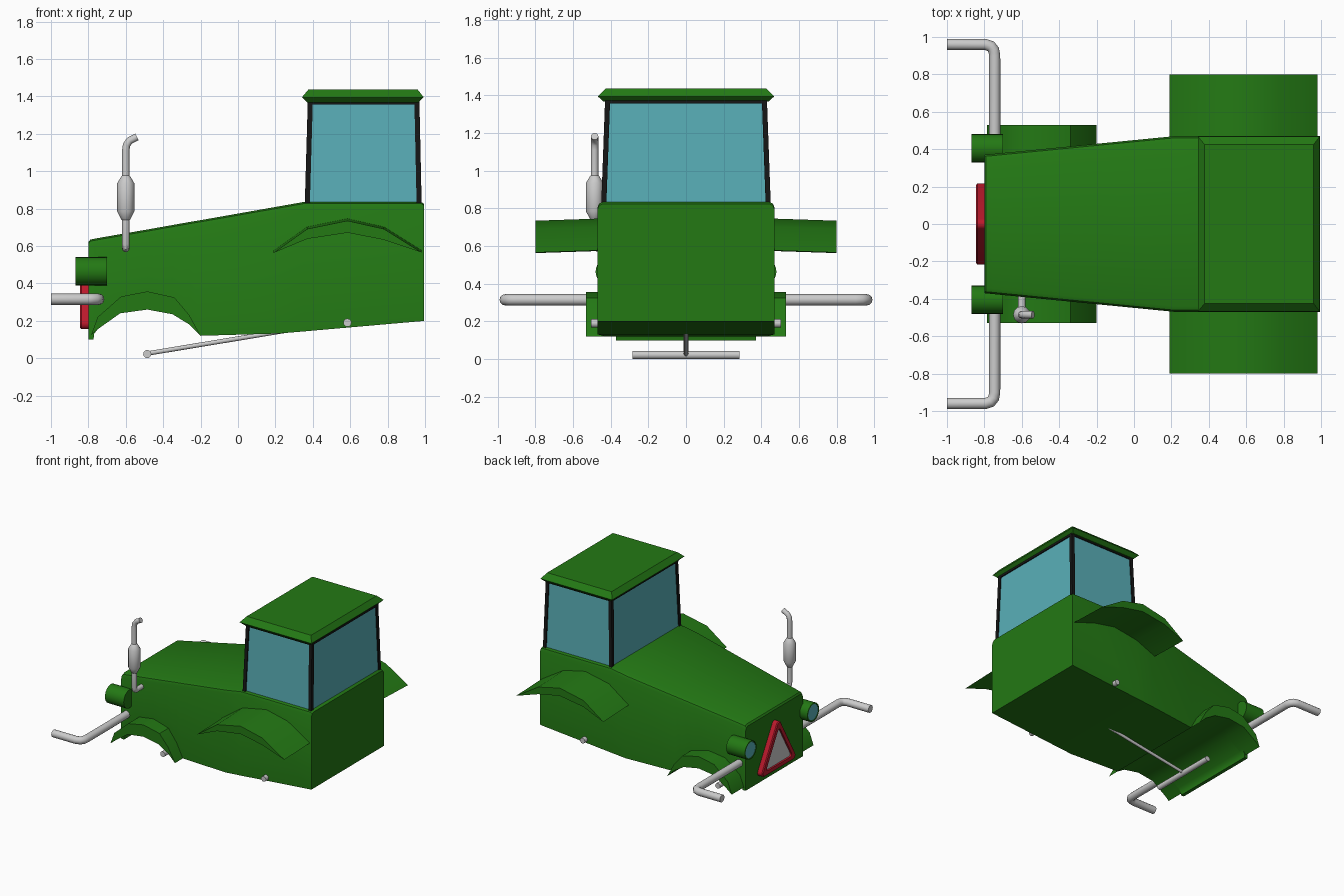
import bpy, bmesh, math
from mathutils import Vector

if "Cube" in bpy.data.objects:
    bpy.data.objects.remove(bpy.data.objects["Cube"])


def material(name, rgb):
    m = bpy.data.materials.new(name)
    m.diffuse_color = (*rgb, 1)
    m.use_nodes = True
    m.node_tree.nodes["Principled BSDF"].inputs["Base Color"].default_value = m.diffuse_color
    return m


GREEN = material("green_paint", (0.017, 0.19, 0.007))
GLASS = material("window_glass", (0.10, 0.43, 0.48))
BLACK = material("black_trim", (0.008, 0.008, 0.008))
RED = material("red_paint", (0.5, 0.01, 0.025))


def smooth(ob, angle=35):
    bpy.ops.object.select_all(action='DESELECT')
    ob.select_set(True)
    bpy.context.view_layer.objects.active = ob
    bpy.ops.object.shade_smooth_by_angle(angle=math.radians(angle))


def loft(name, rings, mat=None, caps=True, closed=False):
    """Skin a series of equal-length rings."""
    bm = bmesh.new()
    vs = [[bm.verts.new(p) for p in ring] for ring in rings]
    n = len(vs[0])
    for a, b in list(zip(vs, vs[1:])) + ([(vs[-1], vs[0])] if closed else []):
        for i in range(n):
            bm.faces.new((a[i], a[(i + 1) % n], b[(i + 1) % n], b[i]))
    if caps and not closed:
        bm.faces.new(vs[0])
        bm.faces.new(vs[-1])
    bmesh.ops.recalc_face_normals(bm, faces=bm.faces)
    me = bpy.data.meshes.new(name)
    bm.to_mesh(me)
    bm.free()
    ob = bpy.data.objects.new(name, me)
    bpy.context.collection.objects.link(ob)
    if mat:
        me.materials.append(mat)
    smooth(ob)
    return ob


def tube(name, pts, r):
    """Round pipe along (x, y, z[, radius factor]) points."""
    cu = bpy.data.curves.new(name, 'CURVE')
    cu.dimensions = '3D'
    cu.bevel_depth = r
    cu.bevel_resolution = 4
    cu.use_fill_caps = True
    sp = cu.splines.new('POLY')
    sp.points.add(len(pts) - 1)
    for q, p in zip(sp.points, pts):
        q.co = (*p[:3], 1)
        q.radius = p[3] if len(p) > 3 else 1
    tmp = bpy.data.objects.new(name + "_path", cu)
    bpy.context.collection.objects.link(tmp)
    me = bpy.data.meshes.new_from_object(tmp.evaluated_get(bpy.context.evaluated_depsgraph_get()))
    bpy.data.objects.remove(tmp)
    ob = bpy.data.objects.new(name, me)
    bpy.context.collection.objects.link(ob)
    smooth(ob, 40)
    return ob


def rect(x0, x1, y, z):
    return [(x0, -y, z), (x1, -y, z), (x1, y, z), (x0, y, z)]


def disc(x, y, z, r, n=24):
    return [(x, y + r * math.cos(2 * math.pi * i / n), z + r * math.sin(2 * math.pi * i / n))
            for i in range(n)]


# Body: cross-sections along x (x, bottom z, top z), front arch cut through
columns = [(-0.80, 0.10, 0.62), (-0.79, 0.10, 0.634), (-0.772, 0.10, 0.638), (-0.77, 0.13, 0.638),
           (-0.75, 0.155, 0.642), (-0.63, 0.24, 0.663), (-0.485, 0.26, 0.688), (-0.35, 0.235, 0.712),
           (-0.26, 0.18, 0.728), (-0.2, 0.12, 0.738), (0.22, 0.132, 0.812), (0.35, 0.143, 0.835),
           (0.98, 0.198, 0.835), (0.995, 0.2, 0.825)]
rings = []
for x, zb, zt in columns:
    w = 0.37 + 0.10 * min(1, (x + 0.8) / 1.02)
    half = [(w, zb), (w, zt - 0.03), (w - 0.009, zt - 0.009), (w - 0.03, zt)]
    rings.append([(x, y, z) for y, z in half] + [(x, -y, z) for y, z in reversed(half)])
loft("body", rings, GREEN)

# Front and rear mudguards: crescent profiles pushed out sideways
front_arc = [(-0.785, 0.125), (-0.75, 0.22), (-0.625, 0.33), (-0.485, 0.357), (-0.34, 0.325),
             (-0.26, 0.23), (-0.2, 0.12), (-0.26, 0.18), (-0.35, 0.235), (-0.485, 0.26),
             (-0.63, 0.24), (-0.75, 0.155)]
rear_arc = [(0.19, 0.575), (0.37, 0.703), (0.585, 0.747), (0.78, 0.703), (0.98, 0.578),
            (0.78, 0.645), (0.585, 0.683), (0.37, 0.65)]
for s, side in ((-1, "right"), (1, "left")):
    loft("front_mudguard_" + side, [[(x, s * y, z) for x, z in front_arc] for y in (0.34, 0.53)], GREEN)
    loft("rear_mudguard_" + side, [[(x, s * y, z - d) for x, z in rear_arc]
                                   for y, d in ((0.44, 0), (0.80, 0.012))], GREEN)

    # Headlight housing and lens
    y = s * 0.405
    loft("headlight_" + side, [disc(-0.70, y, 0.465, 0.075), disc(-0.87, y, 0.465, 0.075),
                               disc(-0.87, y, 0.465, 0.066), disc(-0.862, y, 0.465, 0.066)], GREEN)
    loft("headlight_lens_" + side, [disc(-0.860, y, 0.465, 0.066), disc(-0.868, y, 0.465, 0.064)], GLASS)

    # Bent side bar
    tube("side_bar_" + side, [(-0.745, s * 0.3, 0.315), (-0.745, s * 0.90, 0.315),
                              (-0.750, s * 0.93, 0.315), (-0.765, s * 0.95, 0.315),
                              (-0.795, s * 0.96, 0.315), (-1.0, s * 0.96, 0.315)], 0.03)

# Cab glass, corner pillars and top rail
loft("cab_glass", [rect(0.365, 0.974, 0.442, 0.82), rect(0.381, 0.962, 0.422, 1.37)], GLASS)
for sx in (-1, 1):
    for sy in (-1, 1):
        ends = []
        for xa, xb, y, z in ((0.357, 0.982, 0.45, 0.82), (0.373, 0.970, 0.43, 1.37)):
            x = xa if sx < 0 else xb
            x2, y2 = x - sx * 0.027, y - 0.027
            ends.append([(x, sy * y, z), (x2, sy * y, z), (x2, sy * y2, z), (x, sy * y2, z)])
        loft("cab_pillar", ends, BLACK)
loft("cab_top_rail", [rect(0.372, 0.971, 0.431, 1.357), rect(0.372, 0.971, 0.431, 1.38)], BLACK)

# Roof with bevelled rim
loft("roof", [rect(0.37, 0.965, 0.44, 1.368), rect(0.342, 0.993, 0.468, 1.395),
              rect(0.377, 0.96, 0.425, 1.437)], GREEN)

# Exhaust with elbow, silencer and bent tip
tube("exhaust", [(-0.6, -0.36, 0.587), (-0.6, -0.46, 0.587), (-0.6, -0.48, 0.594), (-0.6, -0.485, 0.612),
                 (-0.6, -0.485, 0.738), (-0.6, -0.485, 0.742, 1.2), (-0.6, -0.485, 0.785, 2.3),
                 (-0.6, -0.485, 0.935, 2.3), (-0.6, -0.485, 0.972, 1.2), (-0.6, -0.485, 0.976),
                 (-0.6, -0.485, 1.11), (-0.596, -0.485, 1.14), (-0.58, -0.485, 1.163),
                 (-0.54, -0.485, 1.183)], 0.02)


# Warning triangle on the nose
def triangle(x, R, r, zc=0.2925):
    pts = []
    for k in range(3):
        a = math.radians(90 + 120 * k)
        for t in range(-60, 61, 20):
            b = a + math.radians(t)
            pts.append((x, R * math.cos(a) + r * math.cos(b), zc + R * math.sin(a) + r * math.sin(b)))
    return pts


loft("triangle_frame", [triangle(-0.79, 0.215, 0.03), triangle(-0.838, 0.215, 0.03),
                        triangle(-0.845, 0.213, 0.024), triangle(-0.845, 0.167, 0.017),
                        triangle(-0.79, 0.165, 0.015)], RED, closed=True)
loft("triangle_plate", [triangle(-0.79, 0.166, 0.016), triangle(-0.832, 0.166, 0.016)])

# Underside: rear axle, drawbar and cross rod
tube("rear_axle", [(0.585, -0.505, 0.19), (0.585, 0.505, 0.19)], 0.022)
tube("drawbar", [(-0.485, 0, 0.025), (0.32, 0, 0.158)], 0.012)
tube("cross_rod", [(-0.485, -0.283, 0.022), (-0.485, 0.283, 0.022)], 0.022)
